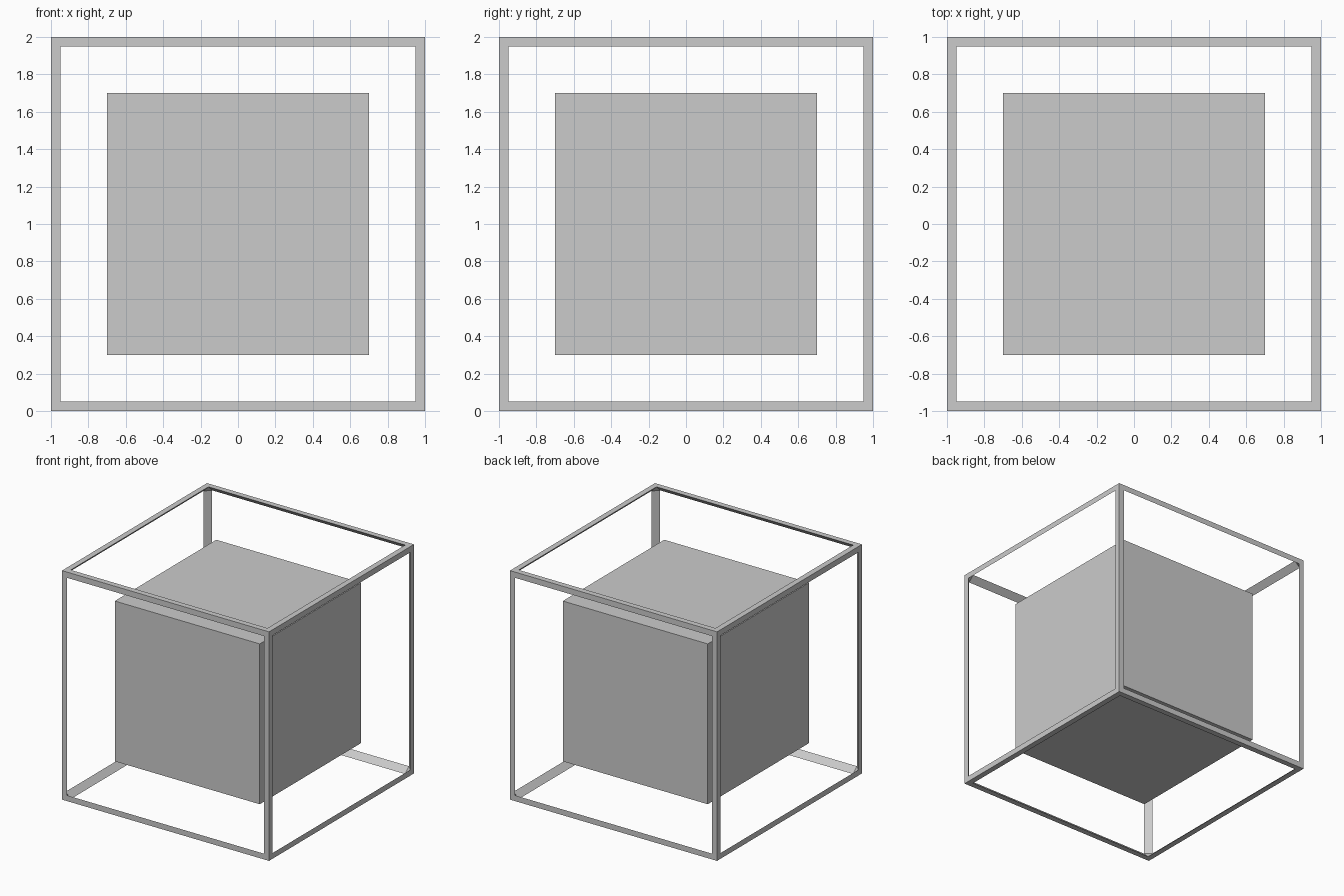
import bpy, bmesh
from mathutils import Matrix

if "Cube" in bpy.data.objects:
    bpy.data.objects.remove(bpy.data.objects["Cube"])

BAR = 0.05                       # bar width on each outer face
CENTRE = Matrix.Translation((0, 0, 1))


def finish(bm, name):
    bmesh.ops.recalc_face_normals(bm, faces=bm.faces[:])
    mesh = bpy.data.meshes.new(name)
    bm.to_mesh(mesh)
    bm.free()
    obj = bpy.data.objects.new(name, mesh)
    bpy.context.collection.objects.link(obj)
    return obj


# inner solid cube
bm = bmesh.new()
bmesh.ops.create_cube(bm, size=1.4, matrix=CENTRE)
finish(bm, "inner_cube")

# outer faces of the frame: each cube side inset, middle removed
bm = bmesh.new()
bmesh.ops.create_cube(bm, size=2, matrix=CENTRE)
panels = bm.faces[:]
bmesh.ops.inset_individual(bm, faces=panels, thickness=BAR, use_even_offset=True)
bmesh.ops.delete(bm, geom=panels, context='FACES_ONLY')

# slanted inner faces of the triangular bars: a chamfered cube without its sides
inner = bmesh.ops.create_cube(bm, size=2, matrix=CENTRE)["verts"]
edges = list({e for v in inner for e in v.link_edges})
faces = list({f for v in inner for f in v.link_faces})
bmesh.ops.bevel(bm, geom=inner + edges + faces, offset=BAR, offset_type='OFFSET',
                segments=1, affect='EDGES', profile=0.5)
sides = [f for f in bm.faces if f.calc_area() > 1]
bmesh.ops.delete(bm, geom=sides, context='FACES_ONLY')
bmesh.ops.remove_doubles(bm, verts=bm.verts[:], dist=0.001)
finish(bm, "outer_frame")
